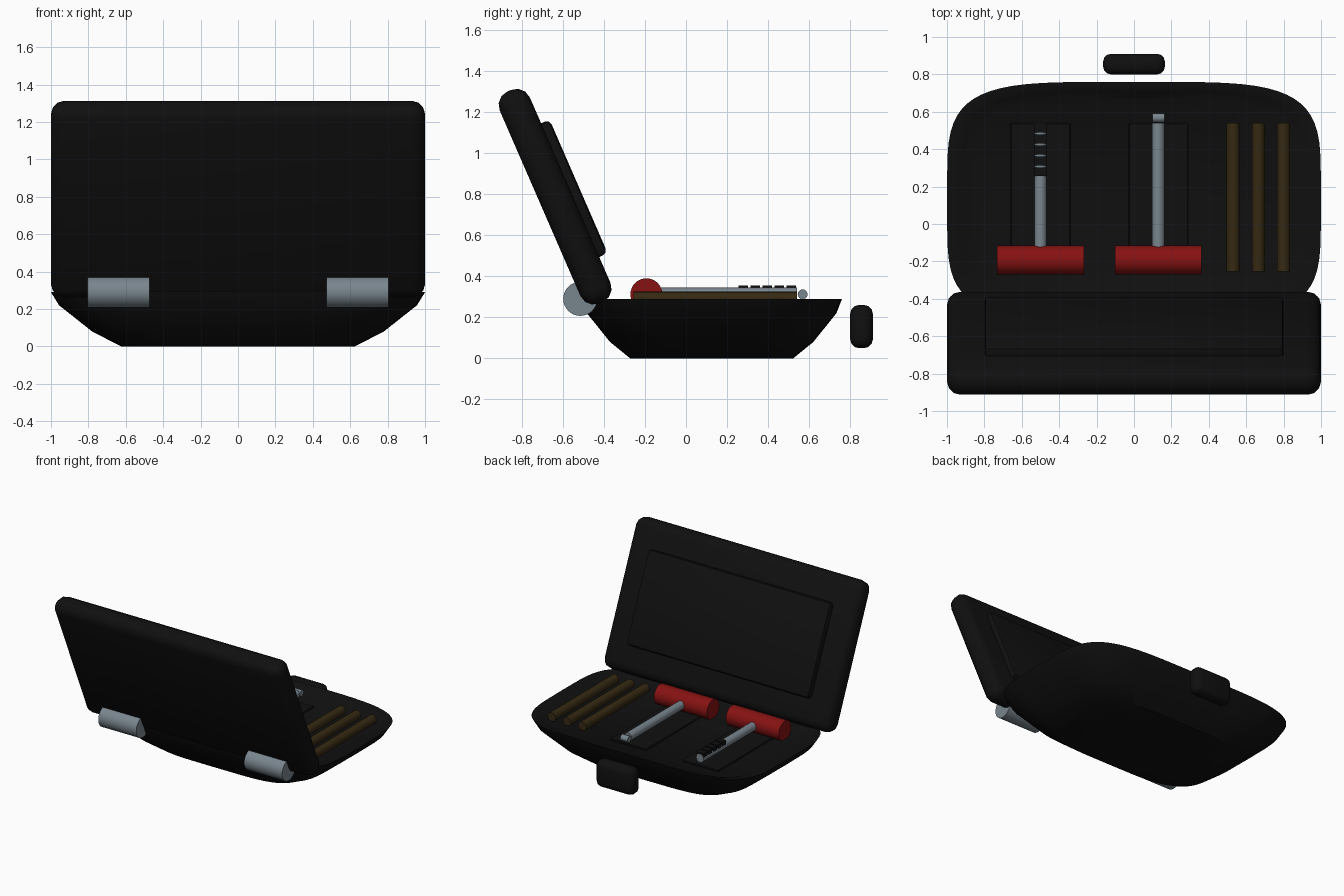
import bpy, bmesh, math
from mathutils import Matrix, Vector

if "Cube" in bpy.data.objects:
    bpy.data.objects.remove(bpy.data.objects["Cube"])


def material(name, rgb):
    m = bpy.data.materials.new(name)
    m.diffuse_color = (*rgb, 1)
    m.use_nodes = True
    m.node_tree.nodes["Principled BSDF"].inputs["Base Color"].default_value = m.diffuse_color
    return m


BLACK = material("black plastic", (0.005, 0.005, 0.005))
RED = material("red handle", (0.24, 0.006, 0.006))
STEEL = material("steel grey", (0.19, 0.235, 0.27))
BROWN = material("brown cord", (0.036, 0.022, 0.006))


def finish(name, bm, mat, smooth=True):
    bmesh.ops.recalc_face_normals(bm, faces=bm.faces)
    me = bpy.data.meshes.new(name)
    bm.to_mesh(me)
    bm.free()
    me.materials.append(mat)
    ob = bpy.data.objects.new(name, me)
    bpy.context.collection.objects.link(ob)
    if smooth:
        bpy.ops.object.select_all(action='DESELECT')
        ob.select_set(True)
        bpy.context.view_layer.objects.active = ob
        bpy.ops.object.shade_smooth_by_angle(angle=math.radians(35))
    return ob


def box(name, centre, size, mat, bevel=0, segments=3, tilt=0):
    bm = bmesh.new()
    bmesh.ops.create_cube(bm, size=1, matrix=Matrix.Diagonal((*size, 1)))
    if bevel:
        bmesh.ops.bevel(bm, geom=list(bm.edges), offset=bevel, segments=segments,
                        profile=0.5, affect='EDGES')
    ob = finish(name, bm, mat)
    ob.location = centre
    ob.rotation_euler.x = tilt
    return ob


def rod(name, start, end, radius, mat, sides=24):
    a, b = Vector(start), Vector(end)
    bm = bmesh.new()
    turn = (b - a).to_track_quat('Z', 'Y').to_matrix().to_4x4()
    bmesh.ops.create_cone(bm, cap_ends=True, segments=sides, radius1=radius,
                          radius2=radius, depth=(b - a).length,
                          matrix=Matrix.Translation((a + b) / 2) @ turn)
    return finish(name, bm, mat)


# Tray: stacked rounded-rectangle rings, up the outside and down into the dish
FLOOR = 0.245
N = 64
bm = bmesh.new()
rings = []
for scale, z in ((0.625, 0), (0.78, 0.08), (0.957, 0.22), (1, 0.29),
                 (0.97, 0.288), (0.92, 0.272), (0.86, FLOOR)):
    ring = []
    for i in range(N):
        t = 2 * math.pi * i / N
        c, s = math.cos(t), math.sin(t)
        x = math.copysign(abs(c) ** (2 / 4.5), c)
        y = math.copysign(abs(s) ** (2 / 4.5), s)
        ring.append(bm.verts.new((x * scale, 0.125 + 0.635 * y * scale, z)))
    rings.append(ring)
for lo, hi in zip(rings, rings[1:]):
    for i in range(N):
        j = (i + 1) % N
        bm.faces.new((lo[i], lo[j], hi[j], hi[i]))
bm.faces.new(rings[0])
bm.faces.new(rings[-1])
finish("case_tray", bm, BLACK)

# Lid leaning back, with a raised inner panel
TILT = math.radians(23.5)
lid_centre = Vector((0, -0.6375, 0.7875))
inward = Vector((0, math.cos(TILT), math.sin(TILT)))
box("case_lid", lid_centre, (2, 0.16, 1.125), BLACK, 0.07, 3, TILT)
box("lid_panel", lid_centre + inward * 0.085, (1.6, 0.08, 0.71), BLACK, 0.025, 2, TILT)

# Hinges and latch
for side, label in ((-1, "left"), (1, "right")):
    rod("hinge_" + label, (side * 0.472, -0.515, 0.29), (side * 0.805, -0.515, 0.29),
        0.083, STEEL, 32)
box("latch", (0, 0.855, 0.155), (0.33, 0.11, 0.21), BLACK, 0.042, 3)

# Two T-handled tools on shallow floor pads
for x, label in ((-0.5, "rasp"), (0.13, "needle")):
    box(label + "_pad", (x, 0.17, FLOOR + 0.004), (0.32, 0.74, 0.014), BLACK, 0.005, 1)
    rod(label + "_handle", (x - 0.232, -0.193, 0.312), (x + 0.232, -0.193, 0.312),
        0.078, RED, 32)
    rod(label + "_shaft", (x, -0.16, 0.312), (x, 0.54, 0.312), 0.033, STEEL)

# Rasp teeth and needle eye
for i in range(5):
    box("rasp_tooth_%d" % (i + 1), (-0.5, 0.279 + 0.0585 * i, 0.332),
        (0.062, 0.047, 0.046), BLACK)
rod("needle_eye", (0.098, 0.568, 0.312), (0.162, 0.568, 0.312), 0.024, STEEL, 16)

# Plug cords
for i in range(3):
    x = 0.53 + 0.135 * i
    rod("plug_cord_%d" % (i + 1), (x, -0.255, 0.29), (x, 0.54, 0.29), 0.035, BROWN, 16)
